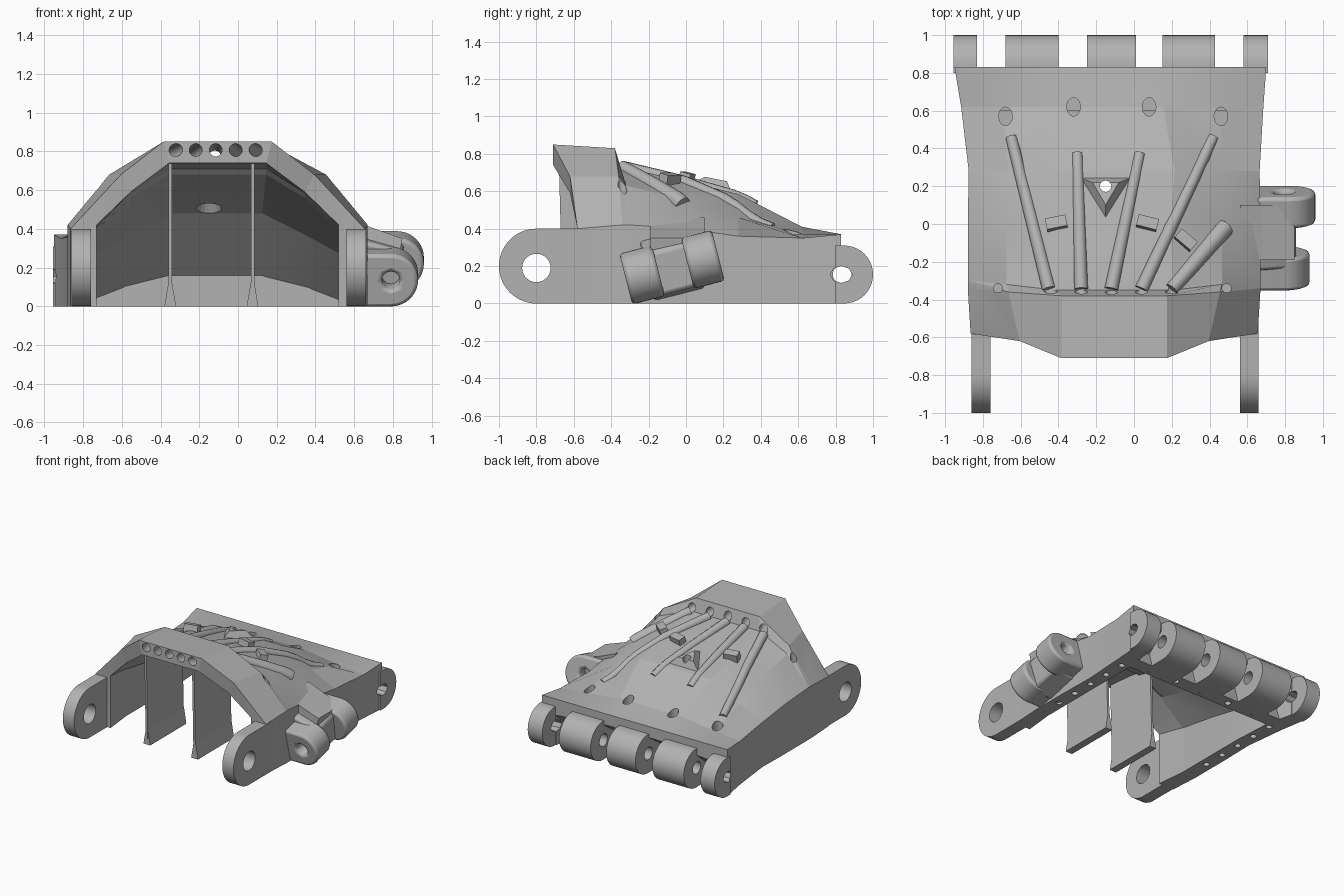
import bpy, bmesh, math
from mathutils import Matrix, Vector
from mathutils.bvhtree import BVHTree

cube = bpy.data.objects.get("Cube")
if cube:
    bpy.data.objects.remove(cube)

CX = -0.105  # centre line of the palm body
X, Y, Z = Vector((1, 0, 0)), Vector((0, 1, 0)), Vector((0, 0, 1))

grey = bpy.data.materials.new("plain_grey")
grey.use_nodes = True
grey.diffuse_color = (0.45, 0.45, 0.45, 1)
grey.node_tree.nodes["Principled BSDF"].inputs["Base Color"].default_value = (0.45, 0.45, 0.45, 1)


def finish(name, bm):
    bmesh.ops.recalc_face_normals(bm, faces=bm.faces)
    mesh = bpy.data.meshes.new(name)
    bm.to_mesh(mesh)
    bm.free()
    mesh.materials.append(grey)
    ob = bpy.data.objects.new(name, mesh)
    bpy.context.collection.objects.link(ob)
    return ob


def activate(ob):
    bpy.ops.object.select_all(action="DESELECT")
    ob.select_set(True)
    bpy.context.view_layer.objects.active = ob


def smooth(ob, degrees=30):
    activate(ob)
    bpy.ops.object.shade_smooth_by_angle(angle=math.radians(degrees))


def prism(name, pts, axis, lo, hi):
    """Extrude a profile: (y, z) points along x, or (x, z) points along y."""
    bm = bmesh.new()
    put = (lambda p, d: (d, p[0], p[1])) if axis == "x" else (lambda p, d: (p[0], d, p[1]))
    face = bm.faces.new([bm.verts.new(put(p, lo)) for p in pts])
    out = bmesh.ops.extrude_face_region(bm, geom=[face])
    step = Vector(put((0, 0), hi - lo))
    bmesh.ops.translate(bm, vec=step, verts=[v for v in out["geom"] if isinstance(v, bmesh.types.BMVert)])
    return finish(name, bm)


def round_end(c, z, r, back, n=20):
    """Plate profile with a half round end at c and a flat end at back."""
    s = 1 if c > back else -1
    arc = [(c + s * r * math.cos(a), z + r * math.sin(a))
           for a in (math.pi * (i / n - 0.5) for i in range(n + 1))]
    return [(back, z - r)] + arc + [(back, z + r)]


def rods(name, centres, axis, r, depth, r2=None, sides=20, stretch=1):
    bm = bmesh.new()
    for c in centres:
        bmesh.ops.create_cone(bm, cap_ends=True, segments=sides, radius1=r, radius2=r2 or r, depth=depth,
                              matrix=Matrix.Translation(c) @ Matrix.Diagonal((1, stretch, 1, 1))
                              @ axis.to_track_quat("Z", "Y").to_matrix().to_4x4())
    ob = finish(name, bm)
    ob.hide_render = True
    return ob


def cut(targets, cutter):
    for ob in targets:
        mod = ob.modifiers.new("cut", "BOOLEAN")
        mod.object, mod.operation, mod.solver = cutter, "DIFFERENCE", "EXACT"
        activate(ob)
        bpy.ops.object.modifier_apply(modifier="cut")
    bpy.data.objects.remove(cutter)


# Palm shell: arched sections lofted from the wrist cuff to the knuckles.
# Each row: centre x, wall y, mid y, top y, then outer and inner (wall, mid, top) as (half width, height)
rows = [
    (CX, -.58, -.62, -.71, [(.76, .40), (.50, .68), (.28, .85)], [(.625, .42), (.45, .59), (.25, .74)]),
    (CX, -.34, -.36, -.38, [(.775, .42), (.56, .68), (.28, .83)], [(.65, .38), (.45, .58), (.25, .71)]),
    (CX, -.30, -.32, -.35, [(.775, .42), (.57, .63), (.31, .73)], [(.65, .37), (.45, .56), (.25, .68)]),
    (CX, 0, 0, 0, [(.775, .40), (.57, .55), (.30, .655)], [(.65, .32), (.45, .48), (.24, .585)]),
    (CX, .28, .28, .28, [(.77, .36), (.56, .46), (.32, .585)], [(.65, .26), (.45, .37), (.23, .48)]),
    (CX - .01, .62, .62, .62, [(.80, .35), (.58, .37), (.27, .41)], [(.66, .01), (.48, .08), (.24, .14)]),
    (CX - .02, .83, .83, .83, [(.825, .37), (.58, .37), (.27, .37)], [(.70, .24), (.48, .26), (.24, .28)]),
]
bm = bmesh.new()
rings = []
for cx, yw, ym, yt, outer, inner in rows:
    ring = []
    for skin in (outer, inner):
        half = [(skin[0][0], yw, 0)] + [(x, y, z) for (x, z), y in zip(skin, (yw, ym, yt))]
        full = half + [(-x, y, z) for x, y, z in reversed(half)]
        ring.append([bm.verts.new((cx + x, y, z)) for x, y, z in full])
    rings.append(ring)
for a, b in zip(rings, rings[1:]):
    for k in (0, 1):
        for i in range(7):
            bm.faces.new((a[k][i], a[k][i + 1], b[k][i + 1], b[k][i]))
    for i in (0, 7):
        bm.faces.new((a[0][i], a[1][i], b[1][i], b[0][i]))
for o, n in (rings[0], rings[-1]):
    for i in range(7):
        bm.faces.new((o[i], o[i + 1], n[i + 1], n[i]))
surface = BVHTree.FromBMesh(bm)
shell = finish("palm_shell", bm)


def height(x, y):
    return surface.ray_cast(Vector((x, y, 2)), Vector((0, 0, -1)))[0].z


# Three sided boss around the central screw hole, pointing to the wrist
bm = bmesh.new()
bmesh.ops.create_cone(bm, cap_ends=True, segments=3, radius1=.21, radius2=.08, depth=.1,
                      matrix=Matrix.Translation((-.15, .17, height(-.15, .17))) @ Matrix.Rotation(-.2, 4, "X")
                      @ Matrix.Rotation(math.pi, 4, "Z"))
boss = finish("screw_boss", bm)

# Cord holes fanning through the cuff
for i in range(-2, 3):
    front = Vector((CX - .01 + .103 * i, -.71, .807))
    back = Vector((-.12 + .16 * i, -.36, .77 - .008 * abs(i)))
    cut([shell], rods("cord_cutter", [(front + back) / 2], back - front, .033, .5))

# Other holes in the shell
cut([shell], rods("deck_cutter", [(-.68, .57, .4), (-.32, .62, .4), (.08, .62, .4), (.46, .57, .4)],
                  Z, .036, .3, stretch=1.35))
cut([shell], rods("side_cutter", [(-.72, -.34, .62), (.49, -.34, .62)], Z, .024, .24))
cut([shell, boss], rods("cone_cutter", [(-.15, .2, .5)], Z, .11, .18, r2=.03))
cut([shell, boss], rods("screw_cutter", [(-.15, .2, .6)], Z, .03, .5))
cut([shell], rods("rim_cutter", [(CX + s * .71, -.5 + .18 * i, 0) for s in (-1, 1) for i in range(7)],
                  Z, .024, .1, sides=12))

# Cross bar under the knuckles
bar = prism("knuckle_bar", [(.6, 0), (.72, 0), (.68, .15), (.72, .32), (.6, .32)], "x", CX - .75, CX + .75)
cut([bar], rods("bar_cutter", [(CX + .25 * i, .655, 0) for i in range(-2, 3)], Z, .024, .1, sides=12))

# Knuckle lugs: two slotted end lugs and three between them
lugs = [prism("knuckle_lug", round_end(.845, .155, .155, back), "x", lo, hi)
        for lo, hi, back in ((-.955, -.83, .8), (-.68, -.40, .64), (-.25, .01, .64), (.15, .43, .64), (.58, .71, .8))]
cut(lugs[1:4], rods("pin_cutter", [(CX, .835, .155)], X, .05, 3))
cut([shell, lugs[0], lugs[4]], rods("slot_cutter", [(CX, .83, .155)], X, .045, 3, sides=8, stretch=1.3))
smooth(shell, 12)

# Wrist arms with pivot holes
arms = [prism("wrist_arm", round_end(-.8, .2, .2, -.3, 28), "x", lo, lo + .1) for lo in (-.86, .56)]
cut(arms, rods("pivot_cutter", [(CX, -.8, .19)], X, .076, 3, sides=28))
for ob in lugs + arms:
    smooth(ob)

# Thin upright ribs inside the cuff, each with a flared foot
for x in (-.35, .075):
    prism("inner_rib", [(-.66, 0), (-.2, 0), (-.22, .66), (-.36, .7), (-.68, .77)], "x", x - .009, x + .009)
    prism("rib_foot", [(x - .03, 0), (x + .03, 0), (x + .008, .13), (x - .008, .13)], "y", -.66, -.2)


# Raised tendon channels fanning over the back of the palm
def tube(name, a, b, r0, r1):
    curve = bpy.data.curves.new(name, "CURVE")
    curve.dimensions, curve.bevel_depth, curve.bevel_resolution = "3D", 1, 3
    curve.use_fill_caps = True
    line = curve.splines.new("POLY")
    n = 12
    line.points.add(n)
    z0, z1 = height(*a), height(*b)
    for i, p in enumerate(line.points):
        t = i / n
        x, y = a[0] + (b[0] - a[0]) * t, a[1] + (b[1] - a[1]) * t
        p.co = (x, y, max(height(x, y), z0 + (z1 - z0) * t) - .015 * t, 1)
        p.radius = r0 + (r1 - r0) * t
    ob = bpy.data.objects.new(name, curve)
    bpy.context.collection.objects.link(ob)
    activate(ob)
    bpy.ops.object.convert(target="MESH")
    ob = bpy.context.object
    ob.data.materials.clear()
    ob.data.materials.append(grey)
    smooth(ob, 50)


for start, end, tip in ((-.45, (-.65, .46), .03), (-.28, (-.30, .37), .03), (-.12, (.03, .37), .03),
                        (.04, (.42, .46), .03), (.20, (.48, -.02), .05)):
    tube("tendon_channel", (start, -.345), end, .036, tip)

# Small cord guides straddling the channels
for x, y, turn in ((-.41, 0, .2), (.07, 0, -.25), (.27, -.09, -.7)):
    guide = prism("cord_guide", [(-.055, -.04), (.055, -.04), (.055, .045), (-.055, .045)], "y", -.03, .03)
    guide.location, guide.rotation_euler = (x, y, height(x, y)), (-.25, 0, turn)

# Thumb mount: hub and two rounded lugs, tilted together
hub = prism("thumb_hub", [(.58, -.16), (.84, -.13), (.86, .1), (.8, .14), (.58, .2)], "y", -.14, .14)
thumb = [prism("thumb_lug", round_end(reach, 0, .14, .6), "y", lo, hi)
         for lo, hi, reach in ((-.26, -.08, .79), (.08, .25, .82))]
cut(thumb, rods("thumb_cutter", [(.79, 0, 0)], Y, .05, 1, sides=8))
for ob in thumb + [hub]:
    ob.location, ob.rotation_euler = (0, -.07, .195), (.25, 0, 0)
    bevel = ob.modifiers.new("soft_edges", "BEVEL")
    bevel.width, bevel.segments, bevel.limit_method = .018, 2, "ANGLE"
    smooth(ob)

# Sloped web blending the thumb mount into the palm wall
prism("thumb_web", [(.56, .15), (.82, .2), (.85, .35), (.68, .41), (.56, .46)], "y", -.19, .1)
